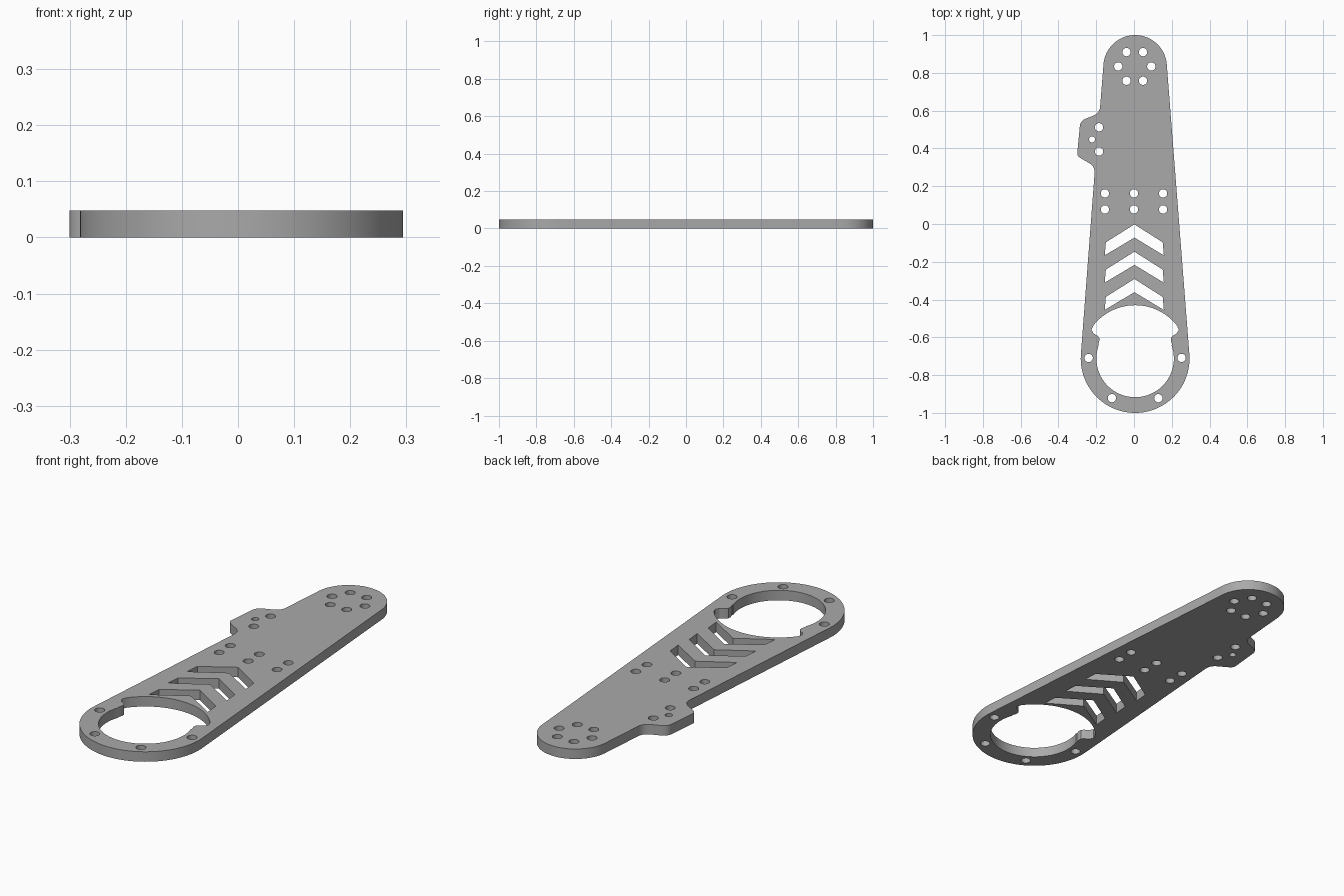
import bpy
import bmesh
from math import asin, cos, sin, pi, radians
from mathutils import Vector

cube = bpy.data.objects.get("Cube")
if cube:
    bpy.data.objects.remove(cube, do_unlink=True)

THICK = 0.048
CX = 0.006
BIG, BIG_R = (CX, -0.712), 0.288      # ring end
TIP, TIP_R = (CX, 0.832), 0.168       # narrow end
HOLE = 0.022


def arc(centre, r, start, end, steps):
    """Points along an arc, angles in radians."""
    return [(centre[0] + r * cos(start + (end - start) * i / steps),
             centre[1] + r * sin(start + (end - start) * i / steps))
            for i in range(steps + 1)]


def rounded(before, corner, after, trim, steps=8):
    """Replace a corner with a smooth bend."""
    c = Vector(corner)
    p = c + (Vector(before) - c).normalized() * trim
    q = c + (Vector(after) - c).normalized() * trim
    ts = [i / steps for i in range(steps + 1)]
    return [tuple(p * (1 - t) ** 2 + c * 2 * t * (1 - t) + q * t * t) for t in ts]


def circle(x, y, r=HOLE):
    return arc((x, y), r, 0, 2 * pi, 32)[:-1]


def mirror(points):
    return [(2 * CX - x, y) for x, y in reversed(points)]


# Outer outline: two arcs joined by tangents, with a side tab on the right
tilt = asin((BIG_R - TIP_R) / (TIP[1] - BIG[1]))
big_arc = arc(BIG, BIG_R, pi - tilt, 2 * pi + tilt, 72)
tip_arc = arc(TIP, TIP_R, tilt, pi - tilt, 56)
tab = [(-0.182, 0.587), (-0.284, 0.546), (-0.302, 0.36), (-0.206, 0.304)]
trims = [0.035, 0.028, 0.02, 0.035]
path = [tip_arc[-1]] + tab + [big_arc[0]]
outline = big_arc + tip_arc
for i, trim in enumerate(trims):
    outline += rounded(path[i], path[i + 1], path[i + 2], trim)
loops = [outline]

# Large opening: lower circle, wider upper arc and a rounded step each side
step = [(-0.225, -0.56), (-0.215, -0.579), (-0.193, -0.592),
        (-0.184, -0.603), (-0.183, -0.617), (-0.189, -0.637)]
upper = arc(BIG, 0.282, radians(38), radians(141.5), 40)
lower = arc(BIG, 0.205, radians(160), radians(380), 64)
loops.append(upper + step + lower + mirror(step))

# Chevron slots
for i in range(3):
    y = -0.002 - 0.1445 * i
    left, right = -0.149, 0.152
    loops.append([(0.002, y), (left, y - 0.095), (left - 0.006, y - 0.164),
                  (0.002, y - 0.07), (right + 0.006, y - 0.164), (right, y - 0.095)])

# Screw holes
for i in range(6):
    a = i * pi / 3
    loops.append(circle(0.004 + 0.0875 * cos(a), 0.834 + 0.0875 * sin(a)))
for x in (-0.154, 0, 0.154):
    for y in (0.162, 0.077):
        loops.append(circle(x, y))
for side in (-1, 1):
    loops.append(circle(CX + side * 0.246, -0.709))
    loops.append(circle(CX + side * 0.123, -0.922))
    loops.append(circle(-0.185, 0.448 + side * 0.064))
loops.append(circle(-0.222, 0.448, 0.016))

# Filled flat profile extruded to a plate
curve = bpy.data.curves.new("arm_profile", "CURVE")
curve.dimensions = "2D"
curve.fill_mode = "BOTH"
curve.extrude = THICK / 2
for pts in loops:
    spline = curve.splines.new("POLY")
    spline.points.add(len(pts) - 1)
    for point, (x, y) in zip(spline.points, pts):
        point.co = (x, y, 0, 1)
    spline.use_cyclic_u = True
plate = bpy.data.objects.new("arm_plate", curve)
bpy.context.collection.objects.link(plate)
bpy.ops.object.select_all(action="DESELECT")
plate.select_set(True)
bpy.context.view_layer.objects.active = plate
bpy.ops.object.convert(target="MESH")
plate = bpy.context.object

# Weld caps to walls and rest the plate on the ground
bm = bmesh.new()
bm.from_mesh(plate.data)
bmesh.ops.remove_doubles(bm, verts=bm.verts, dist=0.0002)
bmesh.ops.translate(bm, verts=bm.verts, vec=(0, 0, THICK / 2))
bmesh.ops.recalc_face_normals(bm, faces=bm.faces)
bm.to_mesh(plate.data)
bm.free()
bpy.ops.object.shade_smooth_by_angle(angle=radians(30))

# Grey material
grey = bpy.data.materials.new("plain_grey")
grey.use_nodes = True
colour = (0.4, 0.4, 0.4, 1)
grey.diffuse_color = colour
grey.node_tree.nodes["Principled BSDF"].inputs["Base Color"].default_value = colour
plate.data.materials.clear()
plate.data.materials.append(grey)
